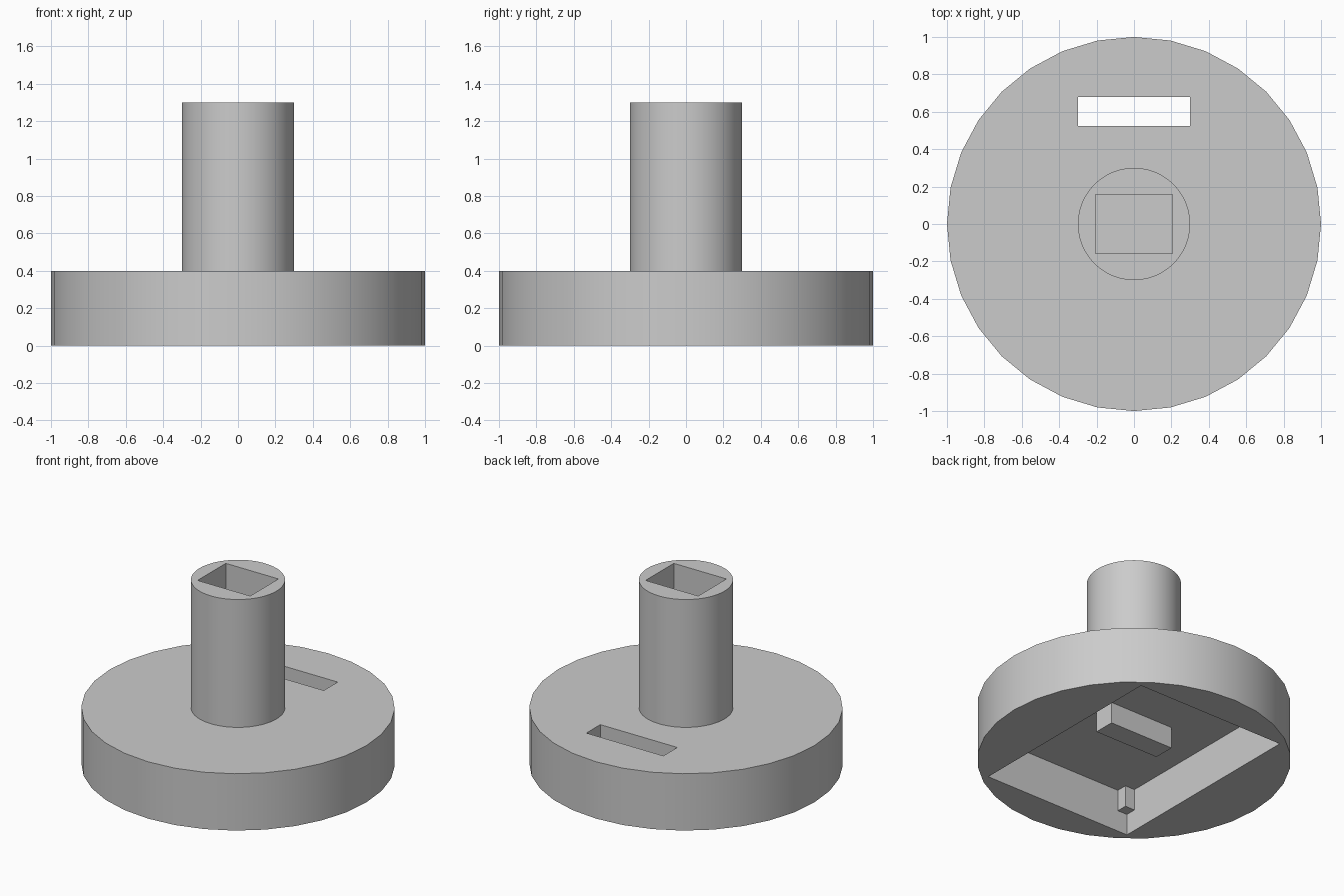
import bpy
import math

cube = bpy.data.objects.get("Cube")
if cube:
    bpy.data.objects.remove(cube, do_unlink=True)

# Single plain grey
grey = bpy.data.materials.new("plain grey")
grey.use_nodes = True
colour = (0.6, 0.6, 0.6, 1)
grey.diffuse_color = colour
grey.node_tree.nodes["Principled BSDF"].inputs["Base Color"].default_value = colour


def cylinder(name, radius, z0, z1, sides):
    bpy.ops.mesh.primitive_cylinder_add(
        vertices=sides, radius=radius, depth=z1 - z0, location=(0, 0, (z0 + z1) / 2))
    ob = bpy.context.object
    ob.name = name
    ob.data.materials.append(grey)
    return ob


def box(name, x0, x1, y0, y1, z0, z1):
    bpy.ops.mesh.primitive_cube_add(
        size=1, location=((x0 + x1) / 2, (y0 + y1) / 2, (z0 + z1) / 2))
    ob = bpy.context.object
    ob.name = name
    ob.scale = (x1 - x0, y1 - y0, z1 - z0)
    bpy.ops.object.transform_apply(location=False, rotation=False, scale=True)
    ob.data.materials.append(grey)
    return ob


def cut(target, cutter):
    bpy.context.view_layer.objects.active = target
    mod = target.modifiers.new("cut", "BOOLEAN")
    mod.operation = "DIFFERENCE"
    mod.solver = "EXACT"
    mod.object = cutter
    bpy.ops.object.modifier_apply(modifier=mod.name)
    bpy.data.objects.remove(cutter, do_unlink=True)


def smooth(ob):
    bpy.ops.object.select_all(action="DESELECT")
    ob.select_set(True)
    bpy.context.view_layer.objects.active = ob
    bpy.ops.object.shade_smooth_by_angle(angle=math.radians(30))


# Recess half sizes and ceiling height
RX, RY, CEILING = 0.577, 0.758, 0.3
PEG = 0.075

# Round base with an underside recess and a slot through its top
base = cylinder("base_disc", 1, 0, 0.4, 32)
cut(base, box("recess_cutter", -RX, RX, -RY, RY, -0.1, CEILING))
cut(base, box("slot_cutter", -0.3, 0.3, 0.525, 0.68, 0.2, 0.5))
smooth(base)

# Upright shaft with a rectangular socket in its top
shaft = cylinder("shaft", 0.3, 0.39, 1.3, 96)
cut(shaft, box("socket_cutter", -0.205, 0.205, -0.157, 0.157, 0.7, 1.4))
smooth(shaft)

# Bar hanging from the middle of the recess ceiling
box("centre_bar", -0.25, 0.25, -0.075, 0.075, 0.15, CEILING + 0.01)

# Square pegs in the recess corners
for sx, side in ((-1, "right"), (1, "left")):
    for sy, end in ((-1, "front"), (1, "back")):
        xs = sorted((sx * (RX - PEG), sx * (RX + 0.005)))
        ys = sorted((sy * (RY - PEG), sy * (RY + 0.005)))
        box(f"{end}_{side}_peg", *xs, *ys, 0.15, CEILING + 0.01)
